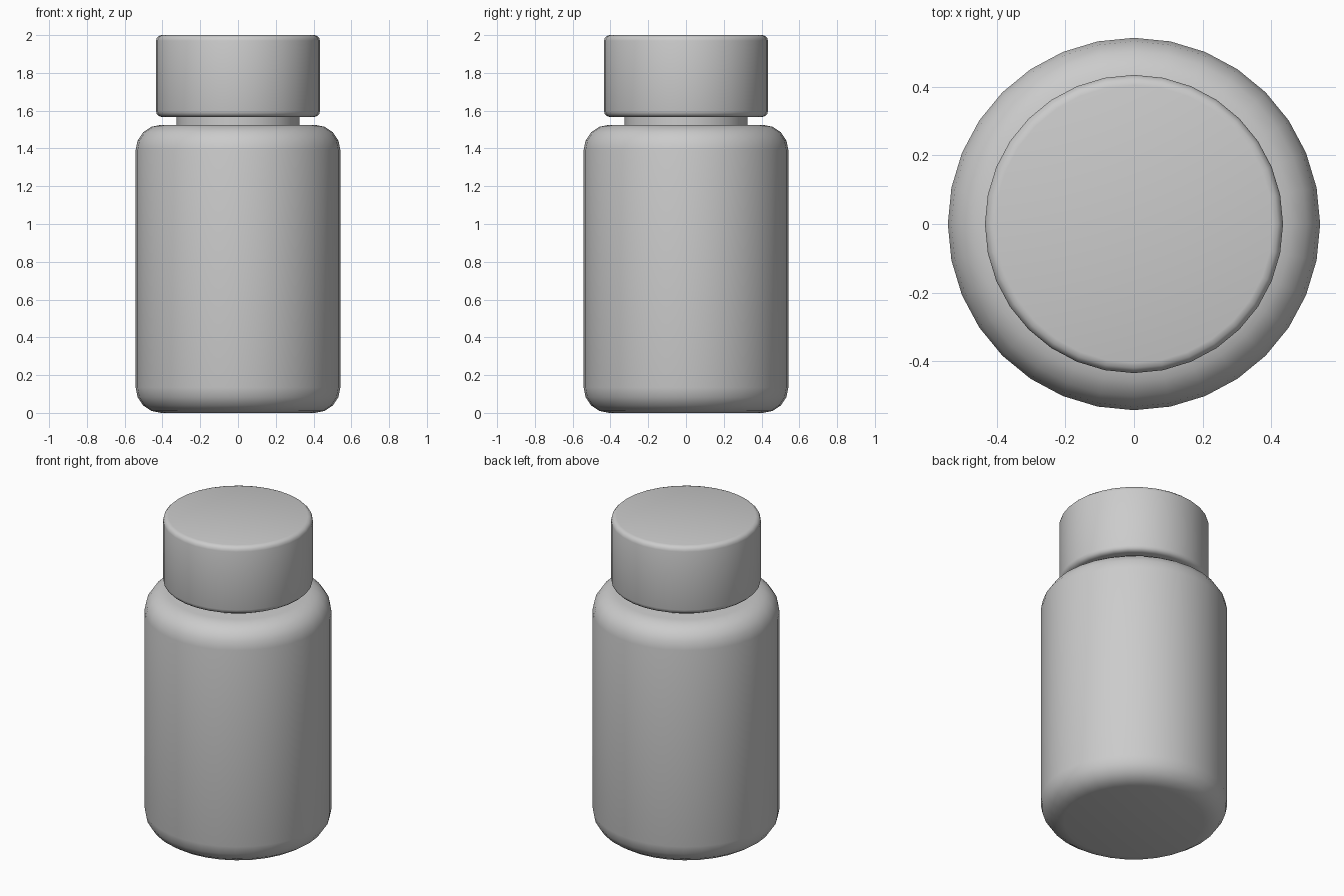
import bpy, bmesh, math

if "Cube" in bpy.data.objects:
    bpy.data.objects.remove(bpy.data.objects["Cube"])

SIDES = 32


def rounded_cylinder(name, radius, z0, z1, bevel=0.0, segments=4):
    """Closed cylinder with both rims rounded, smooth shaded."""
    profile = []
    if bevel:
        for cz, start in ((z0 + bevel, -90), (z1 - bevel, 0)):
            for i in range(segments + 1):
                a = math.radians(start + 90 * i / segments)
                profile.append((radius - bevel + bevel * math.cos(a),
                                cz + bevel * math.sin(a)))
    else:
        profile = [(radius, z0), (radius, z1)]

    bm = bmesh.new()
    rings = []
    for r, z in profile:
        rings.append([bm.verts.new((r * math.cos(2 * math.pi * k / SIDES),
                                    r * math.sin(2 * math.pi * k / SIDES), z))
                      for k in range(SIDES)])
    for low, high in zip(rings, rings[1:]):
        for k in range(SIDES):
            n = (k + 1) % SIDES
            bm.faces.new((low[k], low[n], high[n], high[k]))
    bm.faces.new(rings[0][::-1])
    bm.faces.new(rings[-1])

    mesh = bpy.data.meshes.new(name)
    bm.to_mesh(mesh)
    bm.free()
    obj = bpy.data.objects.new(name, mesh)
    bpy.context.collection.objects.link(obj)
    bpy.ops.object.select_all(action='DESELECT')
    obj.select_set(True)
    bpy.context.view_layer.objects.active = obj
    bpy.ops.object.shade_smooth_by_angle(angle=math.radians(40))
    return obj


# Bottle body with generous rounded shoulders and base
rounded_cylinder("bottle_body", 0.542, 0.0, 1.525, bevel=0.135, segments=4)
# Narrow neck showing in the gap under the cap
rounded_cylinder("bottle_neck", 0.325, 1.50, 1.60)
# Lid with small softened rims
rounded_cylinder("cap", 0.434, 1.567, 2.0, bevel=0.03, segments=3)
